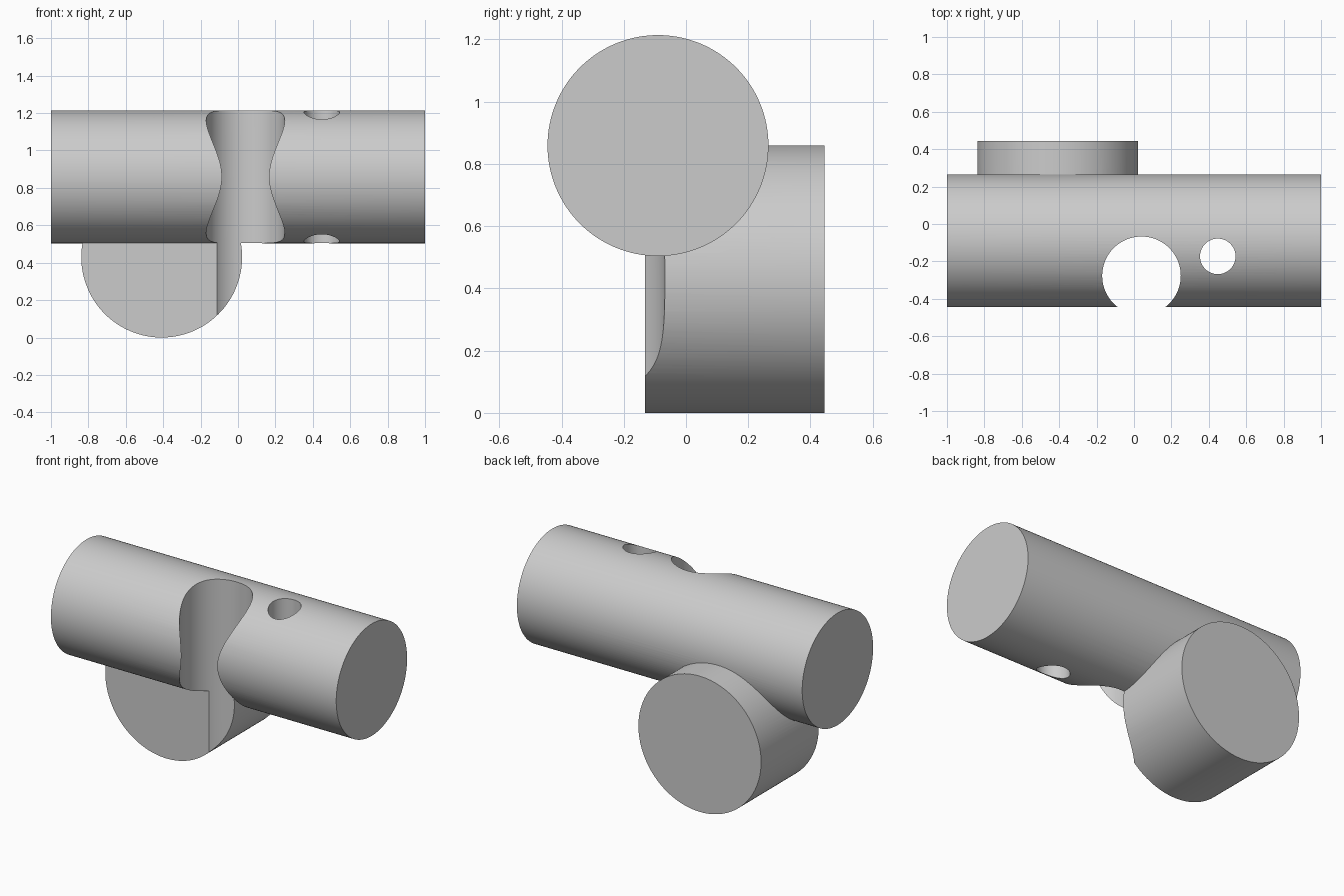
import bpy
from math import pi, radians

cube = bpy.data.objects.get("Cube")
if cube:
    bpy.data.objects.remove(cube, do_unlink=True)

grey = bpy.data.materials.new("plain grey")
grey.use_nodes = True
colour = (0.6, 0.6, 0.6, 1)
grey.diffuse_color = colour
grey.node_tree.nodes["Principled BSDF"].inputs["Base Color"].default_value = colour


def cylinder(name, radius, length, centre, rotation=(0, 0, 0)):
    bpy.ops.mesh.primitive_cylinder_add(vertices=128, radius=radius, depth=length,
                                        location=centre, rotation=rotation)
    obj = bpy.context.object
    obj.name = name
    obj.data.materials.append(grey)
    return obj


def combine(target, tool, operation):
    mod = target.modifiers.new(tool.name, 'BOOLEAN')
    mod.operation = operation
    mod.solver = 'EXACT'
    mod.object = tool
    bpy.ops.object.select_all(action='DESELECT')
    target.select_set(True)
    bpy.context.view_layer.objects.active = target
    bpy.ops.object.modifier_apply(modifier=mod.name)
    bpy.data.objects.remove(tool, do_unlink=True)


# Long horizontal bar with a short cross stub below and behind it
body = cylinder("crossed_bar", 0.355, 2.0, (0, -0.09, 0.859), (0, pi / 2, 0))
stub = cylinder("cross_stub", 0.43, 0.577, (-0.408, 0.1565, 0.43), (pi / 2, 0, 0))
combine(body, stub, 'UNION')

# Vertical bores: a large one breaking out of the front, and a small through hole
for name, radius, x, y in (("large_bore", 0.21, 0.04, -0.277),
                           ("small_bore", 0.095, 0.448, -0.173)):
    bore = cylinder(name, radius, 3.0, (x, y, 0.6))
    bore.hide_render = True
    combine(body, bore, 'DIFFERENCE')

bpy.ops.object.shade_smooth_by_angle(angle=radians(30))
